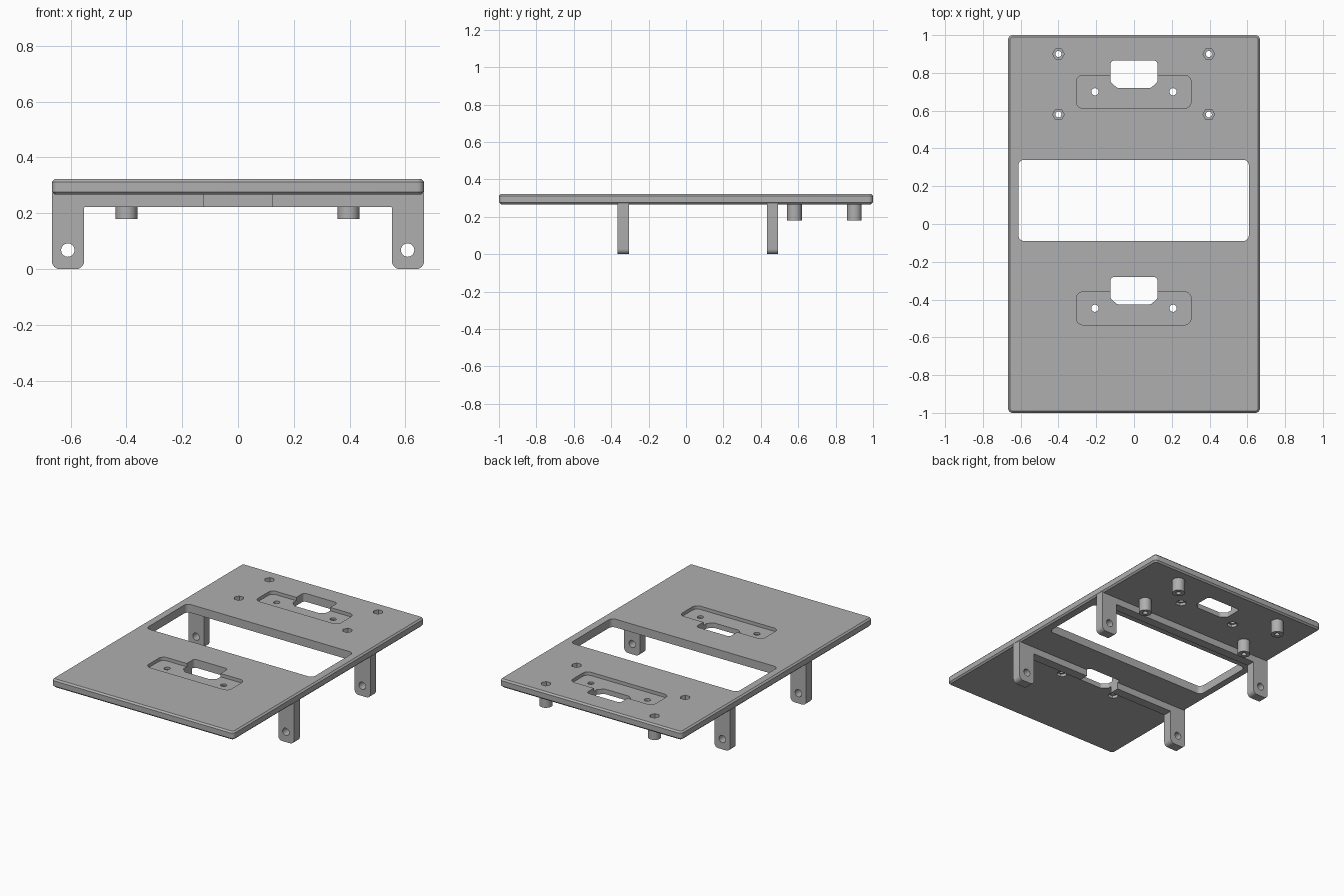
import bpy, bmesh, math
from mathutils import Vector

cube = bpy.data.objects.get("Cube")
if cube:
    bpy.data.objects.remove(cube, do_unlink=True)

grey = bpy.data.materials.new("grey plastic")
grey.use_nodes = True
COLOUR = (0.43, 0.43, 0.43, 1)
grey.diffuse_color = COLOUR
grey.node_tree.nodes["Principled BSDF"].inputs["Base Color"].default_value = COLOUR

W, TOP, BOTTOM = 0.667, 0.322, 0.267   # plate half width and heights


def rounded(corners, steps=6):
    """Outline from (x, y, radius) corners."""
    out = []
    for i, (x, y, r) in enumerate(corners):
        p = Vector((x, y))
        if r == 0:
            out.append(p)
            continue
        a = (Vector(corners[i - 1][:2]) - p).normalized()
        b = (Vector(corners[(i + 1) % len(corners)][:2]) - p).normalized()
        for k in range(steps + 1):
            t = k / steps * math.pi / 2
            out.append(p + r * (a * (1 - math.sin(t)) + b * (1 - math.cos(t))))
    return out


def box(x0, x1, y0, y1, r):
    return rounded([(x0, y0, r), (x1, y0, r), (x1, y1, r), (x0, y1, r)])


def circle(x, y, r, n=32):
    return [Vector((x + r * math.cos(math.tau * k / n), y + r * math.sin(math.tau * k / n)))
            for k in range(n)]


def prism(name, outline, lo, hi, axis="z", chamfer=0):
    """Extrude an outline along z, or an x-z outline along y."""
    bm = bmesh.new()
    place = (lambda p, h: (p.x, p.y, h)) if axis == "z" else (lambda p, h: (p.x, h, p.y))
    face = bm.faces.new([bm.verts.new(place(p, lo)) for p in outline])
    ext = bmesh.ops.extrude_face_region(bm, geom=[face])["geom"]
    move = Vector((0, 0, hi - lo)) if axis == "z" else Vector((0, hi - lo, 0))
    bmesh.ops.translate(bm, vec=move, verts=[g for g in ext if isinstance(g, bmesh.types.BMVert)])
    if chamfer:
        rim = [e for e in bm.edges if abs(e.verts[0].co.z - e.verts[1].co.z) < 1e-5]
        bmesh.ops.bevel(bm, geom=rim, offset=chamfer, segments=1, affect="EDGES")
    bmesh.ops.recalc_face_normals(bm, faces=bm.faces)
    mesh = bpy.data.meshes.new(name)
    bm.to_mesh(mesh)
    bm.free()
    obj = bpy.data.objects.new(name, mesh)
    bpy.context.collection.objects.link(obj)
    mesh.materials.append(grey)
    return obj


def cut(obj, cutters):
    """Subtract each cutter from the part."""
    bpy.context.view_layer.objects.active = obj
    for c in cutters:
        mod = obj.modifiers.new("cut", "BOOLEAN")
        mod.operation, mod.solver, mod.object = "DIFFERENCE", "EXACT", c
        bpy.ops.object.modifier_apply(modifier=mod.name)


def finish(obj):
    bpy.ops.object.select_all(action="DESELECT")
    obj.select_set(True)
    bpy.context.view_layer.objects.active = obj
    bpy.ops.object.shade_smooth_by_angle(angle=math.radians(30))


# Plate with its rectangular window
plate = prism("plate", box(-W, W, -1, 1, 0.025), BOTTOM, TOP, chamfer=0.01)
plate_cuts = [prism("window_cutter", box(-0.612, 0.608, -0.09, 0.34, 0.03), 0.1, 0.5)]

# Two connector mounts: pocket, port opening, screw holes and nut traps
ports = []
for y in (0.70, -0.446):
    plate_cuts.append(prism("pocket_cutter", box(-0.305, 0.302, y - 0.088, y + 0.087, 0.035),
                            TOP - 0.022, 0.5))
    port = prism("port_cutter", rounded([
        (-0.09, y + 0.021, 0.006), (0.09, y + 0.021, 0.006), (0.124, y + 0.052, 0.006),
        (0.124, y + 0.166, 0.02), (-0.124, y + 0.166, 0.02), (-0.124, y + 0.052, 0.006)]), 0.1, 0.5)
    ports.append(port)
    plate_cuts.append(port)
    for x in (-0.207, 0.207):
        plate_cuts.append(prism("screw_cutter", circle(x, y, 0.019), 0.1, 0.5))
        plate_cuts.append(prism("nut_cutter", circle(x, y, 0.034, 6), 0.1, BOTTOM + 0.018))

# Four standoff posts, with hexagonal recesses in the plate above
posts = []
for x in (-0.4, 0.396):
    for y in (0.58, 0.90):
        post = prism("standoff_post", circle(x, y, 0.039), 0.18, BOTTOM + 0.008)
        hole = prism("post_hole_cutter", circle(x, y, 0.016), 0.1, 0.5)
        cut(post, [hole])
        posts.append(post)
        plate_cuts += [hole, prism("hex_cutter", circle(x, y, 0.031, 6), TOP - 0.035, 0.5)]

# Two brackets: a cross rib with a drilled leg at each end
leg_cuts = [prism("leg_hole_cutter", circle(x, 0.068, 0.024), -0.8, 0.8, "y")
            for x in (-0.61, 0.608)]
IN, RIB, LIP = 0.552, 0.222, BOTTOM + 0.008
brackets = []
for name, y0, y1 in (("front_bracket", -0.367, -0.305), ("rear_bracket", 0.432, 0.491)):
    half = [(IN, RIB, 0.004), (IN, 0, 0.028), (W, 0, 0.028), (W, LIP, 0)]
    mirror = [(-x, z, r) for x, z, r in reversed(half)]
    bracket = prism(name, rounded(half + mirror), y0, y1, "y")
    cut(bracket, leg_cuts + [ports[1]])
    brackets.append(bracket)

cut(plate, plate_cuts)
for obj in [plate] + posts + brackets:
    finish(obj)
for c in set(plate_cuts + leg_cuts):
    bpy.data.objects.remove(c, do_unlink=True)
